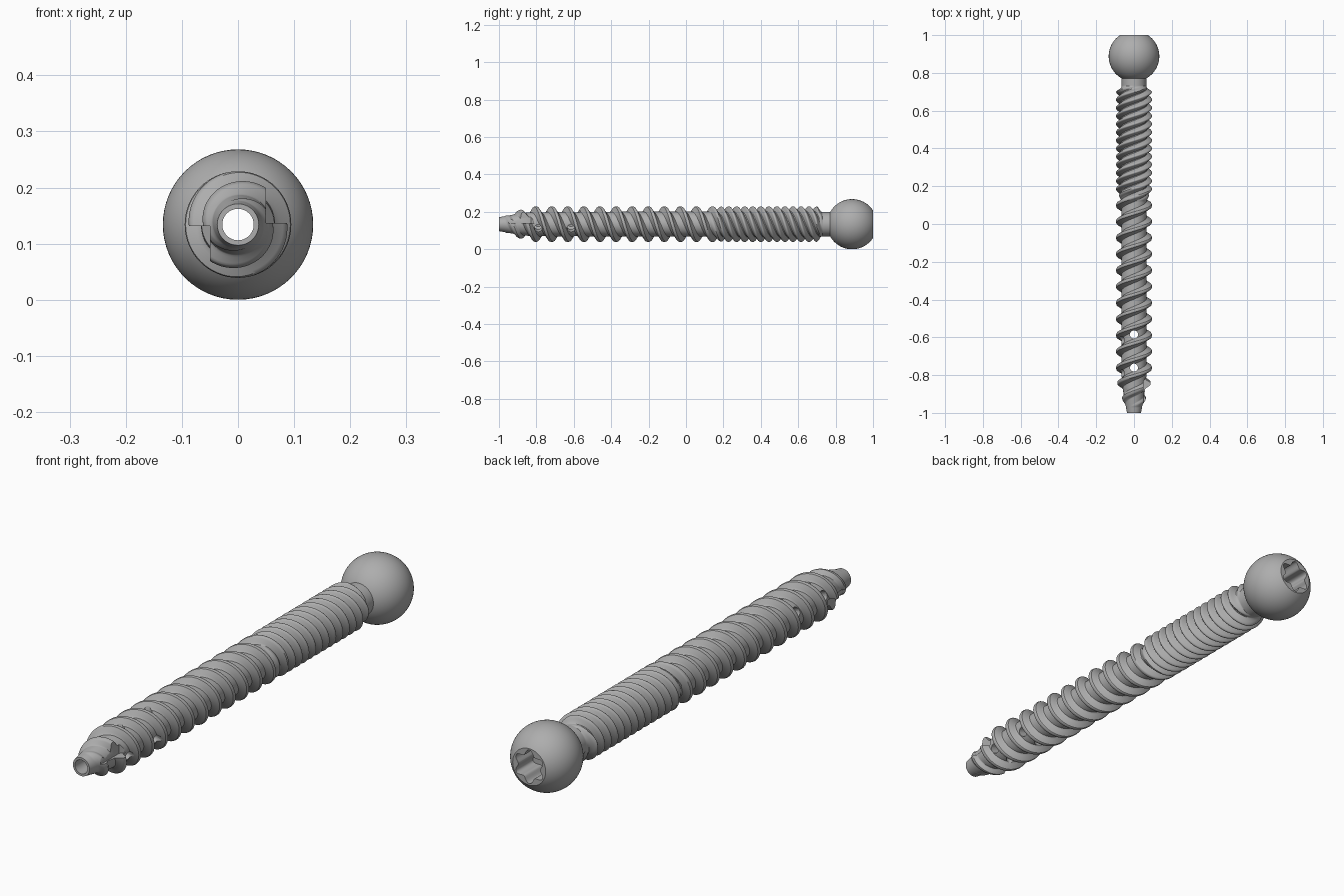
import bpy, bmesh, math
from mathutils import Matrix, Vector

AXIS_Z = 0.134      # height of the screw axis
LEAD = 0.172        # advance per turn
N = 64              # sides around the axis; rows are LEAD / N apart
BORE = 0.028
HEAD_Y, HEAD_R = 0.888, 0.134

if "Cube" in bpy.data.objects:
    bpy.data.objects.remove(bpy.data.objects["Cube"])

steel = bpy.data.materials.new("grey_steel")
steel.use_nodes = True
steel.diffuse_color = (0.42, 0.42, 0.42, 1)
steel.node_tree.nodes["Principled BSDF"].inputs["Base Color"].default_value = (0.42, 0.42, 0.42, 1)


def add_object(name, bm):
    bmesh.ops.recalc_face_normals(bm, faces=bm.faces[:])
    mesh = bpy.data.meshes.new(name)
    bm.to_mesh(mesh)
    bm.free()
    mesh.materials.append(steel)
    obj = bpy.data.objects.new(name, mesh)
    bpy.context.collection.objects.link(obj)
    return obj


def loft(name, rings):
    """Closed skin through (y, radius function) rings around the axis."""
    bm = bmesh.new()
    rows = []
    for y, radius in rings:
        row = []
        for j in range(N):
            t = 2 * math.pi * j / N
            r = radius(t)
            row.append(bm.verts.new((r * math.sin(t), y, AXIS_Z + r * math.cos(t))))
        rows.append(row)
    for a, b in zip(rows, rows[1:] + rows[:1]):
        for j in range(N):
            k = (j + 1) % N
            # diagonals follow the helix
            bm.faces.new((a[j], a[k], b[k]))
            bm.faces.new((a[j], b[k], b[j]))
    return add_object(name, bm)


def ramp(v, lo, hi):
    return min(1, max(0, (v - lo) / (hi - lo)))


def circle(r):
    return lambda t: r


def core(y):
    pts = [(-1, 0.037), (-0.93, 0.05), (-0.87, 0.06), (-0.8, 0.066), (0.12, 0.067),
           (0.2, 0.071), (0.7, 0.071), (0.73, 0.065), (2, 0.065)]
    for (y0, r0), (y1, r1) in zip(pts, pts[1:]):
        if y <= y1:
            return r0 + (r1 - r0) * (y - y0) / (y1 - y0)


def ridge(offset, pitch, crest, root):
    """Height of a thread ridge, 0 to 1, at an offset along the axis."""
    d = abs((offset + pitch / 2) % pitch - pitch / 2)
    h = ramp(root - d, 0, root - crest)
    return h - 0.06 * (d / crest) ** 2 if d < crest else h * 0.94


def shank_radius(y):
    base = core(y)
    tip = ramp(y, -0.97, -0.81)
    end = 1 - ramp(y, 0.7, 0.73)
    fine = ramp(y, 0.12, 0.19)
    crest, root = 0.008 - 0.003 * fine, 0.023 - 0.004 * fine

    def radius(t):
        off = y + 0.46 - LEAD * t / (2 * math.pi)
        h = max(ridge(off, LEAD / 2, crest, root),
                fine * ridge(off + LEAD / 4, LEAD / 2, crest, root))
        return base + (0.095 - base) * max(0, h) * tip * end
    return radius


# Threaded shank: two thread starts in front, four near the head
step = LEAD / N
count = int(1.775 / step)
rings = [(-1 + i * step, shank_radius(-1 + i * step)) for i in range(count + 1)]
rings += [(rings[-1][0], circle(BORE)), (-1, circle(BORE))]
shank = loft("threaded_shank", rings)

# Ball head with a flat end and a six-lobed socket
start, stop = math.acos(-0.12 / HEAD_R), math.acos(0.112 / HEAD_R)
rings = []
for i in range(33):
    a = start + (stop - start) * i / 32
    rings.append((HEAD_Y + HEAD_R * math.cos(a), circle(HEAD_R * math.sin(a))))


def lobes(t):
    return 0.058 + 0.01 * math.cos(6 * t)


rings += [(1, lobes), (0.89, lobes), (0.89, circle(BORE)), (rings[0][0], circle(BORE))]
head = loft("ball_head", rings)

# Cutters: two cutting flutes at the tip and the cross holes
cutters = []
for turn in (0, math.pi):
    bm = bmesh.new()
    outline = [(0.05, -1.05), (0.05, -0.83), (0.12, -0.75), (0.12, -1.05)]
    face = bm.faces.new([bm.verts.new((x, y, 0.003)) for x, y in outline])
    top = bmesh.ops.extrude_face_region(bm, geom=[face])["geom"]
    bmesh.ops.translate(bm, vec=(0, 0, 0.12),
                        verts=[g for g in top if isinstance(g, bmesh.types.BMVert)])
    bmesh.ops.rotate(bm, verts=bm.verts[:], cent=(0, 0, 0), matrix=Matrix.Rotation(turn, 3, 'Y'))
    bmesh.ops.translate(bm, vec=(0, 0, AXIS_Z), verts=bm.verts[:])
    cutters.append(add_object("flute_cutter", bm))

for y, angle in [(-0.76, 0), (-0.585, 0), (-0.79, 110), (-0.615, 110)]:
    bm = bmesh.new()
    place = Matrix.Translation(Vector((0, y, AXIS_Z))) @ Matrix.Rotation(math.radians(angle), 4, 'Y')
    bmesh.ops.create_cone(bm, cap_ends=True, segments=20, radius1=0.021, radius2=0.021,
                          depth=0.3, matrix=place)
    cutters.append(add_object("hole_cutter", bm))

bpy.context.view_layer.objects.active = shank
for cutter in cutters:
    cutter.hide_render = True
    mod = shank.modifiers.new("cut", 'BOOLEAN')
    mod.operation = 'DIFFERENCE'
    mod.solver = 'EXACT'
    mod.object = cutter
    bpy.ops.object.modifier_apply(modifier=mod.name)
    bpy.data.objects.remove(cutter)

# Smooth shading with sharp thread edges
for obj in (shank, head):
    bpy.ops.object.select_all(action='DESELECT')
    obj.select_set(True)
    bpy.context.view_layer.objects.active = obj
    bpy.ops.object.shade_smooth_by_angle(angle=math.radians(35))
